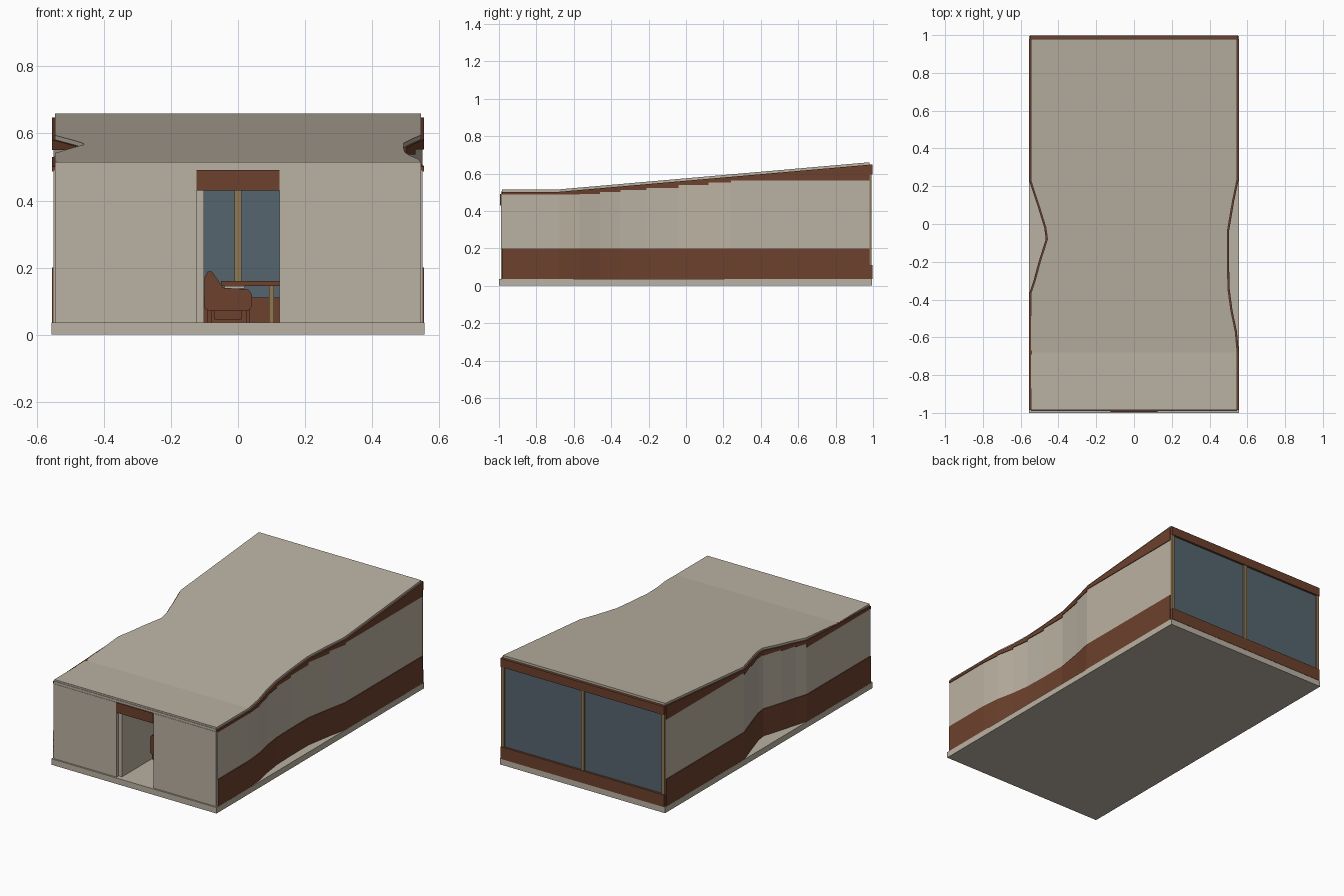
import bpy
import bmesh

cube = bpy.data.objects.get("Cube")
if cube:
    bpy.data.objects.remove(cube)


def material(name, rgb):
    m = bpy.data.materials.new(name)
    m.use_nodes = True
    m.diffuse_color = (*rgb, 1)
    m.node_tree.nodes["Principled BSDF"].inputs["Base Color"].default_value = (*rgb, 1)
    return m


CREAM = material("cream plaster", (0.49, 0.44, 0.36))
BROWN = material("brown cladding", (0.15, 0.052, 0.026))
GLASS = material("blue grey glass", (0.09, 0.13, 0.155))
TAN = material("tan timber", (0.28, 0.19, 0.085))


def finish(name, bm, mat):
    bmesh.ops.recalc_face_normals(bm, faces=bm.faces)
    mesh = bpy.data.meshes.new(name)
    bm.to_mesh(mesh)
    bm.free()
    mesh.materials.append(mat)
    obj = bpy.data.objects.new(name, mesh)
    bpy.context.collection.objects.link(obj)
    return obj


def add_hexa(bm, bottom, top):
    lo = [bm.verts.new(p) for p in bottom]
    hi = [bm.verts.new(p) for p in top]
    bm.faces.new(lo[::-1])
    bm.faces.new(hi)
    for i in range(4):
        j = (i + 1) % 4
        bm.faces.new((lo[i], lo[j], hi[j], hi[i]))


def box(name, x, y, z, mat):
    bm = bmesh.new()
    ring = [(x[0], y[0]), (x[1], y[0]), (x[1], y[1]), (x[0], y[1])]
    add_hexa(bm, [(*p, z[0]) for p in ring], [(*p, z[1]) for p in ring])
    return finish(name, bm, mat)


def prism(name, profile, y, mat):
    """Extrude an x-z profile along y."""
    bm = bmesh.new()
    face = bm.faces.new([bm.verts.new((px, y[0], pz)) for px, pz in profile])
    ext = bmesh.ops.extrude_face_region(bm, geom=[face])["geom"]
    verts = [v for v in ext if isinstance(v, bmesh.types.BMVert)]
    bmesh.ops.translate(bm, vec=(0, y[1] - y[0], 0), verts=verts)
    return finish(name, bm, mat)


# Plan outline of each long side: (y, distance from the centre line)
FRONT, BACK = -0.985, 0.98
LEFT = [(FRONT, .555), (-.68, .555), (-.57, .545), (-.46, .522), (-.35, .507),
        (-.21, .503), (-.04, .503), (.12, .53), (.24, .555), (BACK, .555)]
RIGHT = [(FRONT, .555), (-.37, .555), (-.3, .532), (-.2, .505), (-.08, .467),
         (-.02, .475), (.1, .512), (.23, .555), (BACK, .555)]


def edge(path, y):
    for (y0, x0), (y1, x1) in zip(path, path[1:]):
        if y <= y1:
            return x0 + (x1 - x0) * (y - y0) / (y1 - y0)
    return path[-1][1]


def roof_top(y):
    return 0.515 + max(0, y + 0.68) * 0.145 / 1.66


def roof_under(y):
    return roof_top(y) - 0.013


def wall_top(y0, y1):
    """Stepped top of the plaster, level within each wall panel."""
    if y1 > 0.9:
        return 0.563
    return max(0.487, roof_under(y0) - 0.02)


def side_strip(name, path, sign, out, thick, low, high, mat):
    """Strip of panels following a side; low and high give heights per panel."""
    bm = bmesh.new()
    for (y0, x0), (y1, x1) in zip(path, path[1:]):
        ring = [(sign * (x0 + out), y0), (sign * (x1 + out), y1),
                (sign * (x1 + out - thick), y1), (sign * (x0 + out - thick), y0)]
        add_hexa(bm, [(*p, low(p[1], y0, y1)) for p in ring],
                 [(*p, high(p[1], y0, y1)) for p in ring])
    finish(name, bm, mat)


# Floor slab
box("floor_slab", (-.556, .556), (-1, .995), (0, .036), CREAM)

# Long side walls with brown base bands and brown fascias
for side, path, sign in (("left", LEFT, 1), ("right", RIGHT, -1)):
    side_strip(side + "_wall", path, sign, -.004, .014,
               lambda y, a, b: .036, lambda y, a, b: wall_top(a, b) + .002, CREAM)
    side_strip(side + "_base_band", path, sign, 0, .012,
               lambda y, a, b: .036, lambda y, a, b: .2, BROWN)
    side_strip(side + "_fascia", path, sign, 0, .016,
               lambda y, a, b: wall_top(a, b), lambda y, a, b: roof_under(y), BROWN)

# Sloping roof, cut to the waist of both sides
bm = bmesh.new()
stations = sorted({y for y, _ in LEFT + RIGHT})
rings = []
for y in stations:
    xl, xr = edge(LEFT, y) - .009, .009 - edge(RIGHT, y)
    rings.append([bm.verts.new(p) for p in (
        (xr, y, roof_top(y)), (xl, y, roof_top(y)),
        (xl, y, roof_under(y)), (xr, y, roof_under(y)))])
for a, b in zip(rings, rings[1:]):
    for i in range(4):
        j = (i + 1) % 4
        bm.faces.new((a[i], a[j], b[j], b[i]))
bm.faces.new(rings[0])
bm.faces.new(rings[-1][::-1])
finish("roof", bm, CREAM)

# Front wall with doorway
for side, s in (("left", 1), ("right", -1)):
    box("front_wall_" + side, sorted((s * .124, s * .545)), (-.99, -.97), (.036, .49), CREAM)
box("front_wall_cap", (-.545, .545), (-.988, -.97), (.49, .505), CREAM)
box("door_header", (-.124, .124), (-.994, -.97), (.43, .491), BROWN)
box("entry_partition", (-.124, -.101), (-.97, -.4), (.036, .43), CREAM)

# Glazed back wall
box("back_sill", (-.55, .55), (.972, .997), (.036, .11), BROWN)
box("back_header", (-.55, .55), (.972, .997), (.595, .647), BROWN)
box("back_glass", (-.54, .54), (.978, .984), (.11, .595), GLASS)
for name, x in (("left", .54), ("middle", 0), ("right", -.54)):
    box("back_post_" + name, (x - .01, x + .01), (.972, .993), (.11, .595), TAN)

# Armchair inside the entrance
seat = [(-.1, .08), (-.1, .17), (-.09, .188), (-.078, .188), (-.065, .17), (-.045, .14),
        (.03, .135), (.042, .12), (.042, .085), (.03, .07), (-.085, .07)]
prism("armchair_body", seat, (-.7, -.55), BROWN)
box("armchair_base", (-.07, .01), (-.69, -.56), (.045, .075), BROWN)
for x in (-.085, .03):
    for y in (-.69, -.57):
        box("armchair_foot", (x - .006, x + .006), (y, y + .012), (.036, .075), BROWN)

# Table beyond the armchair
box("table_top", (-.05, .3), (-.2, .15), (.145, .16), BROWN)
for x in (.1, .28):
    for y in (-.18, .12):
        box("table_leg", (x - .008, x + .008), (y, y + .016), (.036, .145), TAN)
box("table_mat", (-.04, .02), (-.22, -.2), (.138, .145), CREAM)
